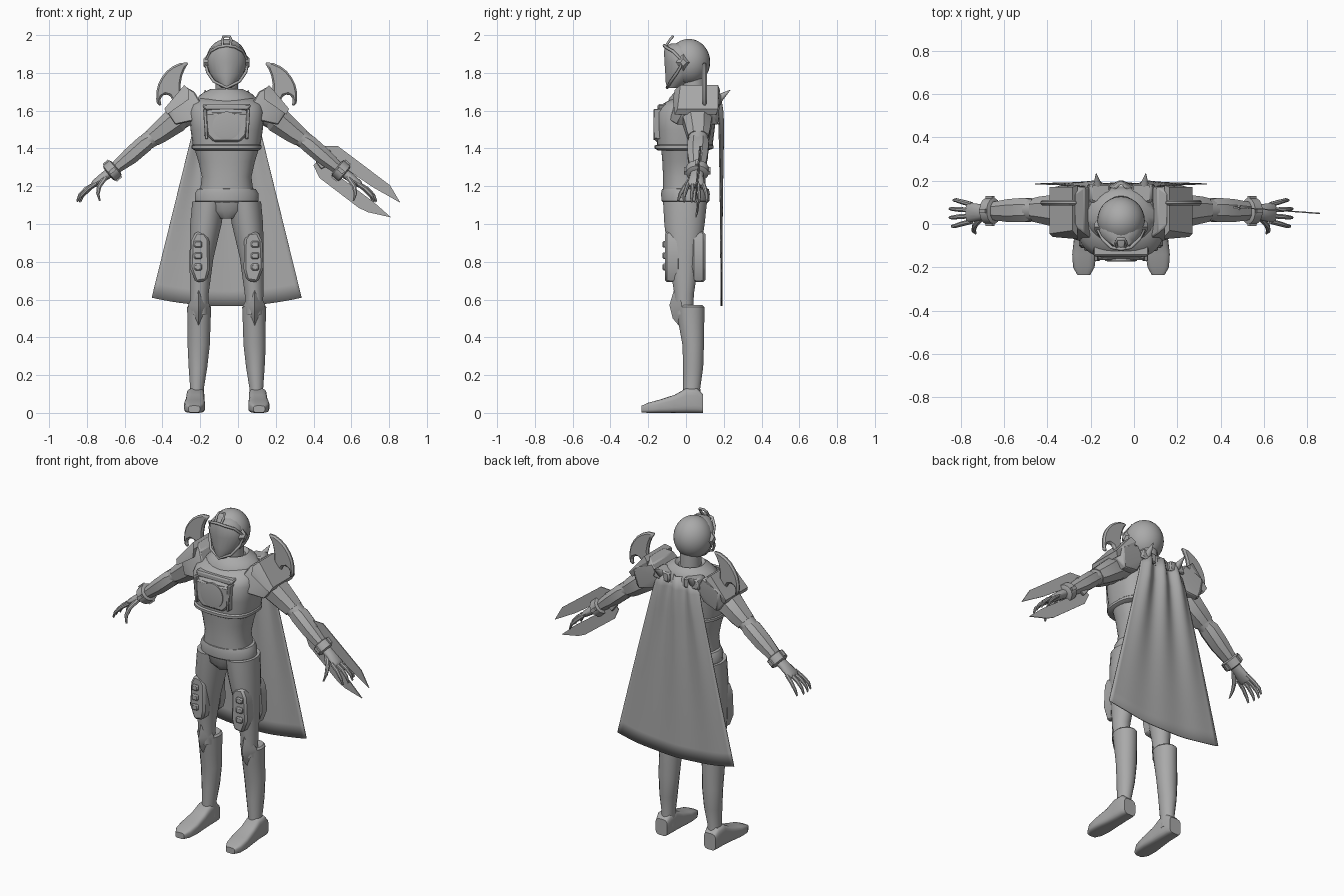
import bpy, bmesh, math
from mathutils import Vector, Matrix

CX = -0.06                      # body axis; the blades make the model lopsided
grey = bpy.data.materials.new("plain_grey")
grey.diffuse_color = (0.4, 0.4, 0.4, 1)
X, Y, Z = Vector((1, 0, 0)), Vector((0, 1, 0)), Vector((0, 0, 1))
ARM = Vector((0.63, 0, 0.777))  # across the arm, in the xz plane


def finish(name, bm, mirror=False, bevel=0, angle=35):
    bmesh.ops.recalc_face_normals(bm, faces=bm.faces)
    me = bpy.data.meshes.new(name)
    bm.to_mesh(me)
    bm.free()
    me.materials.append(grey)
    for f in me.polygons:
        f.use_smooth = True
    me.set_sharp_from_angle(angle=math.radians(angle))
    ob = bpy.data.objects.new(name, me)
    bpy.context.collection.objects.link(ob)
    ob.location.x = CX
    if bevel:
        b = ob.modifiers.new("bevel", 'BEVEL')
        b.width, b.segments = bevel, 1
    if mirror:
        ob.modifiers.new("mirror", 'MIRROR')
    return ob


def loft(name, secs, u=X, v=Y, n=20, p=2, mirror=False, angle=35):
    """Skin over superellipse sections (x, y, z, radius_u, radius_v)."""
    bm = bmesh.new()
    sup = lambda c: math.copysign(abs(c) ** (2 / p), c)
    rings = []
    for x, y, z, ru, rv in secs:
        rings.append([bm.verts.new(Vector((x, y, z))
                      + u * ru * sup(math.cos(2 * math.pi * (i + .5) / n))
                      + v * rv * sup(math.sin(2 * math.pi * (i + .5) / n))) for i in range(n)])
    for a, b in zip(rings, rings[1:]):
        for i in range(n):
            j = (i + 1) % n
            bm.faces.new((a[i], a[j], b[j], b[i]))
    bm.faces.new(rings[0])
    bm.faces.new(rings[-1])
    return finish(name, bm, mirror, angle=angle)


def plate(name, outline, y0, y1, mirror=False, bevel=0, slope=0):
    """Flat xz outline extruded along y."""
    bm = bmesh.new()
    f = bm.faces.new([bm.verts.new((x, y0 + slope * x, z)) for x, z in outline])
    r = bmesh.ops.extrude_face_region(bm, geom=[f])
    bmesh.ops.translate(bm, vec=(0, y1 - y0, 0),
                        verts=[g for g in r["geom"] if isinstance(g, bmesh.types.BMVert)])
    return finish(name, bm, mirror, bevel)


def hull(name, pts, mirror=True, bevel=0):
    bm = bmesh.new()
    for q in pts:
        bm.verts.new(q)
    r = bmesh.ops.convex_hull(bm, input=bm.verts)
    bmesh.ops.delete(bm, geom=[g for g in r["geom_interior"] if isinstance(g, bmesh.types.BMVert)],
                     context='VERTS')
    bmesh.ops.dissolve_limit(bm, angle_limit=.02, verts=bm.verts, edges=bm.edges)
    return finish(name, bm, mirror, bevel, 25)


def cable(name, pts, r, closed=False):
    cu = bpy.data.curves.new(name, 'CURVE')
    cu.dimensions, cu.bevel_depth, cu.bevel_resolution = '3D', r, 1
    s = cu.splines.new('POLY')
    s.points.add(len(pts) - 1)
    for q, c in zip(s.points, pts):
        q.co = (*c, 1)
    s.use_cyclic_u = closed
    cu.use_fill_caps = True
    cu.materials.append(grey)
    ob = bpy.data.objects.new(name, cu)
    ob.location.x = CX
    bpy.context.collection.objects.link(ob)


# legs, boots and feet
loft("thigh", [(.145, -.01, .52, .045, .05), (.145, -.01, .63, .05, .052), (.133, -.01, .82, .064, .084),
               (.11, -.008, 1.0, .084, .108), (.095, -.005, 1.12, .088, .118)], mirror=True)
loft("boot", [(.16, .035, .05, .045, .05), (.157, .03, .13, .037, .046), (.152, .038, .24, .05, .054),
              (.148, .038, .36, .06, .058), (.146, .028, .48, .062, .07), (.146, .024, .56, .065, .075),
              (.146, .024, .57, .055, .065)], mirror=True, n=16)
loft("foot", [(.165, .09, .05, .04, .05), (.165, .06, .065, .047, .065), (.165, 0, .065, .048, .065),
              (.167, -.06, .048, .05, .048), (.17, -.14, .035, .056, .035), (.172, -.2, .027, .05, .027),
              (.172, -.235, .02, .03, .018)], v=Z, p=4, mirror=True)
hull("knee_guard", [(.148, -.055, .68), (.088, -.02, .57), (.205, -.02, .57), (.148, -.088, .57),
                    (.148, -.07, .5), (.15, -.02, .44), (.148, -.03, .68)])
pad = [(.105, .7), (.09, .76), (.092, .92), (.115, .955), (.165, .96), (.188, .91), (.195, .77), (.165, .69)]
plate("thigh_front_pad", pad, -.112, -.03, True, .012)
plate("thigh_back_pad", pad, .03, .103, True, .012)
for k in range(3):
    z = .755 + .06 * k
    plate("pad_stud", [(.13, z), (.172, z), (.172, z + .035), (.13, z + .035)], -.125, -.1, True, .006)

# pelvis, belt, abdomen
loft("pelvis", [(0, -.005, 1.03, .05, .08), (0, -.005, 1.07, .13, .11), (0, -.005, 1.14, .17, .12)])
loft("belt", [(0, -.003, 1.11, .155, .115), (0, -.003, 1.122, .17, .127), (0, -.003, 1.16, .17, .13),
              (0, -.003, 1.185, .155, .125), (0, -.003, 1.19, .13, .11)], n=28)
loft("abdomen", [(0, -.008, 1.15, .145, .115), (0, -.01, 1.25, .132, .112), (0, -.008, 1.33, .15, .118),
                 (0, -.008, 1.41, .175, .125)], n=28, p=2.3)

# chest armour
loft("chest", [(0, -.015, 1.39, .17, .135), (0, -.01, 1.4, .186, .156), (0, -.01, 1.415, .186, .156),
               (0, -.006, 1.42, .18, .148), (0, -.004, 1.5, .192, .156), (0, 0, 1.59, .2, .162),
               (0, .015, 1.63, .19, .15), (0, .05, 1.67, .15, .11)], n=32, p=2.7)
plate("breastplate", [(-.122, 1.59), (.122, 1.59), (.105, 1.47), (.07, 1.435), (-.07, 1.435), (-.105, 1.47)],
      -.166, -.1, False, .01)
loft("chest_disc", [(0, -.1, 1.52, .075, .075), (0, -.171, 1.52, .075, .075), (0, -.173, 1.52, .06, .06)],
     v=Z, n=28)
plate("chest_rail", [(.098, 1.45), (.115, 1.45), (.125, 1.61), (.106, 1.61)], -.172, -.08, True, .004)
plate("neck_bib", [(-.115, 1.6), (.115, 1.6), (.13, 1.635), (-.13, 1.635)], -.15, -.04, False, .008)
loft("collar", [(0, .035, 1.62, .17, .14), (0, .04, 1.665, .16, .13), (0, .045, 1.695, .125, .11),
                (0, .045, 1.715, .085, .085), (0, .045, 1.70, .065, .065)], n=28)
loft("neck", [(0, .045, 1.65, .06, .06), (0, .035, 1.8, .06, .065)])

# helmet
bm = bmesh.new()
bmesh.ops.create_uvsphere(bm, u_segments=28, v_segments=16, radius=1,
                          matrix=Matrix.Translation((0, .015, 1.857)) @ Matrix.Diagonal((.11, .113, .123, 1)))
finish("helmet_dome", bm)
loft("visor", [(0, -.065, 1.72, .028, .035), (0, -.04, 1.75, .06, .068), (0, -.03, 1.79, .088, .08),
               (0, -.03, 1.86, .104, .085), (0, -.03, 1.91, .096, .087), (0, -.035, 1.94, .07, .078),
               (0, -.03, 1.955, .04, .05)], n=24, p=1.75)
half = [(.045, -.108, 1.937), (.085, -.07, 1.915), (.112, -.015, 1.86), (.102, -.045, 1.805), (.068, -.08, 1.755)]
cable("visor_rim", [(0, -.116, 1.945)] + half + [(0, -.1, 1.722)]
      + [(-x, y, z) for x, y, z in reversed(half)], .008, True)
hull("ear_cap", [(.1, -.055, 1.855), (.1, .03, 1.855), (.1, -.015, 1.81), (.1, -.015, 1.9),
                 (.122, -.03, 1.855), (.122, .005, 1.855), (.122, -.015, 1.835), (.122, -.015, 1.875)])
cable("crest_loop", [(-.02, -.105, 1.945), (-.024, -.085, 1.975), (-.016, -.07, 1.993), (.016, -.07, 1.993),
                     (.024, -.085, 1.975), (.02, -.105, 1.945)], .007)

# shoulders with crescent blades
hull("shoulder_pad", [(x, y, z) for x, ya, yb, z in [
    (.13, -.07, .17, 1.63), (.17, -.04, .17, 1.7), (.215, .0, .14, 1.725), (.29, -.04, .18, 1.65),
    (.32, -.01, .14, 1.6), (.27, -.05, .17, 1.525), (.16, -.09, .15, 1.55)] for y in (ya, yb)], bevel=.006)
hull("shoulder_flange", [(x, y, z) for x, ya, yb, z in [
    (.20, -.06, .18, 1.71), (.225, -.03, .17, 1.735), (.33, -.045, .17, 1.61), (.315, -.06, .16, 1.58),
    (.2, -.07, .17, 1.66)] for y in (ya, yb)])
plate("shoulder_crescent", [
    (.2, 1.855), (.245, 1.853), (.285, 1.835), (.318, 1.81), (.345, 1.775), (.363, 1.74), (.372, 1.7),
    (.373, 1.66), (.368, 1.63), (.342, 1.625), (.352, 1.65), (.345, 1.675), (.325, 1.687), (.3, 1.68),
    (.29, 1.66), (.292, 1.62), (.25, 1.66), (.243, 1.7), (.244, 1.74), (.236, 1.785), (.222, 1.82)],
    .085, .112, True, .009)

# arms
loft("upper_arm", [(.19, .06, 1.6, .07, .08), (.28, .065, 1.54, .06, .065), (.43, .065, 1.43, .045, .05)],
     ARM, n=14, mirror=True)
loft("upper_arm_armour", [(.25, .06, 1.565, .065, .075), (.27, .06, 1.55, .074, .083), (.36, .065, 1.48, .06, .066),
                          (.395, .065, 1.455, .052, .058)], ARM, n=8, p=2.4, mirror=True, angle=25)
loft("forearm", [(.4, .065, 1.45, .04, .05), (.435, .065, 1.425, .05, .06), (.51, .062, 1.36, .048, .057),
                 (.6, .06, 1.287, .032, .042)], ARM, n=8, p=2.3, mirror=True, angle=25)
loft("wrist_ring", [(.583, .06, 1.3, .038, .046), (.588, .06, 1.297, .052, .06), (.622, .06, 1.268, .052, .06),
                    (.627, .06, 1.264, .038, .046)], ARM, n=16, mirror=True)
for k, (u, y) in enumerate([(.05, .06), (-.05, .06), (0, 0), (0, .12)]):
    c = Vector((.605, y, 1.283)) + ARM * u
    loft("wrist_clip", [(c.x - .014, y, c.z + .012, .014, .014), (c.x + .014, y, c.z - .012, .014, .014)],
         ARM, n=4, p=2, mirror=True)

# hands
loft("palm", [(.6, .06, 1.285, .028, .034), (.65, .055, 1.25, .025, .037), (.7, .052, 1.213, .02, .046),
              (.712, .052, 1.2, .012, .042)], ARM, n=14, mirror=True)
for k in range(4):
    y, d = .09 - .026 * k, (-.018, 0, 0, -.01)[k]
    s = .02 - .014 * k
    loft("finger", [(.69, y, 1.217, .012, .012), (.745 + d, y + s * .5, 1.186, .012, .012),
                    (.78 + d, y + s, 1.15, .01, .01), (.793 + d, y + s, 1.118, .006, .006)],
         ARM, n=8, mirror=True)
loft("thumb", [(.64, .035, 1.25, .017, .017), (.675, -.005, 1.2, .014, .014), (.682, -.03, 1.16, .011, .011),
               (.672, -.042, 1.122, .006, .006)], Vector((.9, 0, .3)), n=8, mirror=True)

# twin blades on one forearm
plate("upper_blade", [(.49, 1.4), (.515, 1.412), (.59, 1.412), (.865, 1.205), (.92, 1.112), (.77, 1.197),
                      (.51, 1.375)], .113, .119, slope=-.073)
plate("lower_blade", [(.46, 1.31), (.49, 1.245), (.7, 1.085), (.75, 1.062), (.87, 1.035), (.78, 1.115),
                      (.53, 1.3), (.49, 1.34)], .113, .119, slope=-.073)
plate("blade_bracket", [(.47, 1.33), (.5, 1.4), (.55, 1.39), (.56, 1.32), (.5, 1.29)], .105, .13, False, .004, -.073)

# cape with folds that fade towards the hem
bm = bmesh.new()
N, M = 32, 14
grid = []
for j in range(M + 1):
    t = j / M
    row = []
    for i in range(N + 1):
        s = 2 * i / N - 1
        z = 1.675 + (.565 + .045 * s * s - 1.675) * t
        top = max(0, 1 - t / .16)
        fold = math.cos(s * 3 * math.pi) * (.014 * (1 - t) ** 2 + .002)
        row.append(bm.verts.new((s * (.135 + .262 * t), .19 - .02 * top ** 2 + fold, z)))
    grid.append(row)
for a, b in zip(grid, grid[1:]):
    for i in range(N):
        bm.faces.new((a[i], a[i + 1], b[i + 1], b[i]))
cape = finish("cape", bm)
cape.modifiers.new("thickness", 'SOLIDIFY').thickness = .006

# cape fastening spikes
bm = bmesh.new()
d = Vector((.1, .8, .6))
bmesh.ops.create_cone(bm, cap_ends=True, segments=12, radius1=.03, radius2=.001, depth=.1,
                      matrix=Matrix.Translation((.11, .195, 1.68)) @ d.to_track_quat('Z', 'Y').to_matrix().to_4x4())
finish("cape_spike", bm, True)
hull("cape_yoke", [(x, y, z) for x, z in [(.05, 1.62), (.05, 1.68), (.14, 1.69), (.16, 1.63)]
                   for y in (.1, .185)], bevel=.008)
